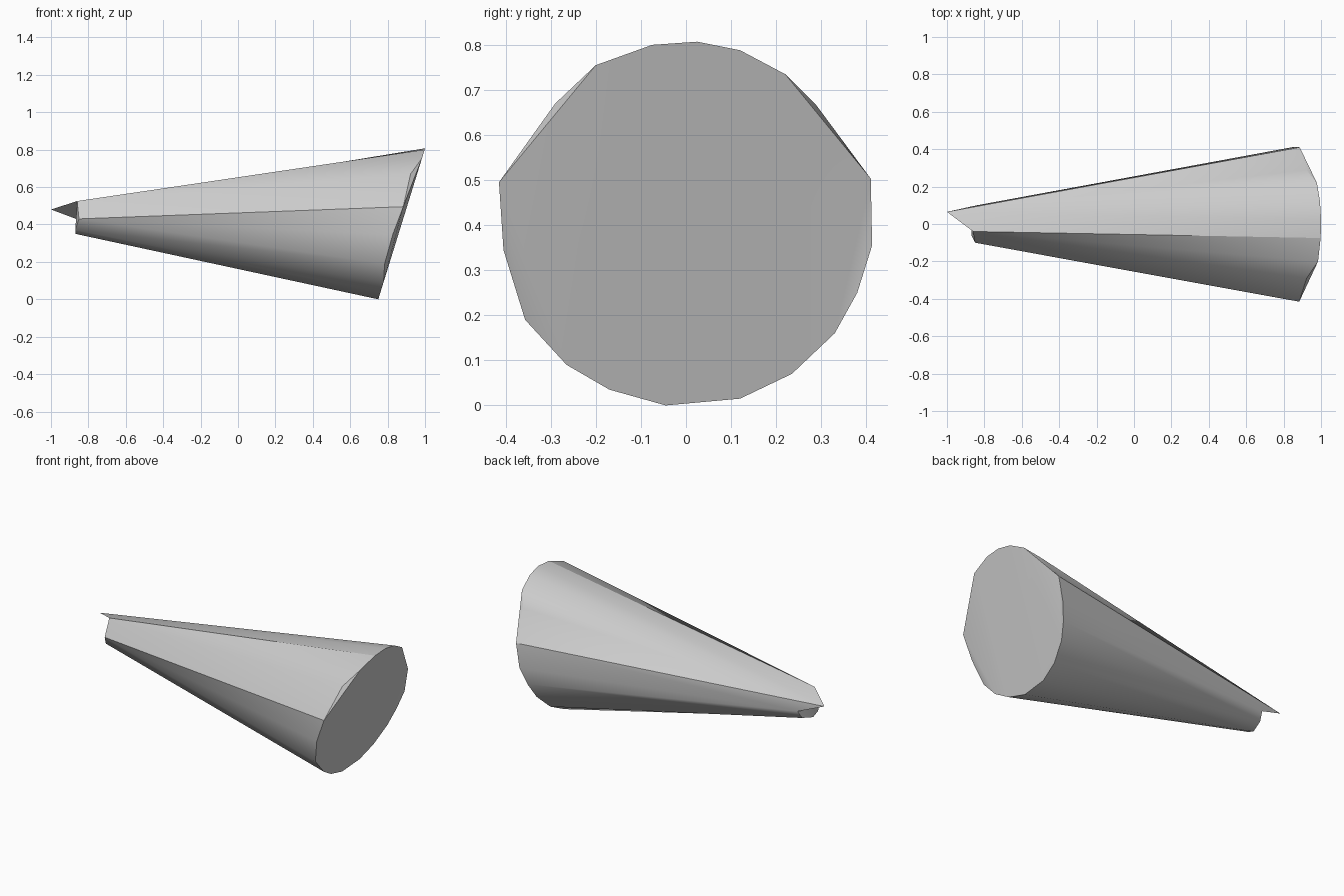
import bpy
import bmesh
import math

cube = bpy.data.objects.get("Cube")
if cube:
    bpy.data.objects.remove(cube, do_unlink=True)

# One plain grey for the whole body
grey = bpy.data.materials.new("plain_grey")
grey.use_nodes = True
colour = (0.6, 0.6, 0.6, 1)
grey.diffuse_color = colour
grey.node_tree.nodes["Principled BSDF"].inputs["Base Color"].default_value = colour

# Wide end rim: y, z and how far the point sits behind the slanted cut
wide_profile = [
    (0.41, 0.503, 0.02), (0.29, 0.665, 0.035), (0.22, 0.735, 0), (0.12, 0.788, 0),
    (0.025, 0.807, 0), (-0.075, 0.8, 0), (-0.2, 0.755, 0), (-0.29, 0.67, 0.035),
    (-0.415, 0.495, 0.02), (-0.405, 0.345, 0.03), (-0.357, 0.19, 0.025),
    (-0.265, 0.09, 0), (-0.17, 0.035, 0), (-0.045, 0, 0), (0.12, 0.015, 0),
    (0.235, 0.07, 0), (0.33, 0.16, 0), (0.38, 0.25, 0), (0.413, 0.355, 0),
]
# Narrow end rim, with one corner drawn out into a spike
tip = (-1, 0.065, 0.48)
narrow_profile = [
    tip, (-0.86, -0.04, 0.525), (-0.85, -0.1, 0.43), (-0.87, -0.06, 0.37),
    (-0.87, -0.01, 0.35), (-0.85, 0.07, 0.37), (-0.84, 0.1, 0.42),
]


def angle(co, centre_z):
    return math.atan2(co[2] - centre_z, co[1])


def make_ring(bm, points, centre_z):
    """Return (angle, vertex) pairs ordered around the axis."""
    pairs = [(angle(p, centre_z), bm.verts.new(p)) for p in points]
    return sorted(pairs, key=lambda pair: pair[0])


def item(ring, i):
    turns, k = divmod(i, len(ring))
    return ring[k][0] + turns * math.tau, ring[k][1]


bm = bmesh.new()
cut_x = lambda z: 0.75 + 0.31 * z
wide = make_ring(bm, [(cut_x(z) - back, y, z) for y, z, back in wide_profile], 0.41)
narrow = make_ring(bm, narrow_profile, 0.44)

# Tapering wall: zip the two rims together by angle
i = j = 0
while i < len(wide) or j < len(narrow):
    a, b = item(wide, i)[1], item(narrow, j)[1]
    next_wide, next_narrow = item(wide, i + 1), item(narrow, j + 1)
    step_wide = j == len(narrow) or (i < len(wide) and next_wide[0] < next_narrow[0])
    if step_wide:
        bm.faces.new((a, next_wide[1], b))
        i += 1
    else:
        bm.faces.new((a, next_narrow[1], b))
        j += 1

# Wide cap: flat disc, plus slivers where rim points are set well back
rim = [v for _, v in wide]
is_back = lambda v: cut_x(v.co.z) - v.co.x > 0.027
bm.faces.new([v for v in rim if not is_back(v)])
for k, v in enumerate(rim):
    if is_back(v):
        bm.faces.new((rim[k - 1], v, rim[(k + 1) % len(rim)]))

# Narrow cap: upright end face and the underside of the spike
mouth = [v for _, v in narrow]
t = next(k for k, v in enumerate(mouth) if v.co.x < -0.95)
bm.faces.new([v for k, v in enumerate(mouth) if k != t])
bm.faces.new((mouth[t - 1], mouth[t], mouth[(t + 1) % len(mouth)]))

bmesh.ops.triangulate(bm, faces=[f for f in bm.faces if len(f.verts) > 4])
bmesh.ops.recalc_face_normals(bm, faces=bm.faces)
mesh = bpy.data.meshes.new("tapered_body")
bm.to_mesh(mesh)
bm.free()
mesh.materials.append(grey)
body = bpy.data.objects.new("tapered_body", mesh)
bpy.context.collection.objects.link(body)

for obj in bpy.context.selected_objects:
    obj.select_set(False)
body.select_set(True)
bpy.context.view_layer.objects.active = body
bpy.ops.object.shade_smooth_by_angle(angle=math.radians(30))
